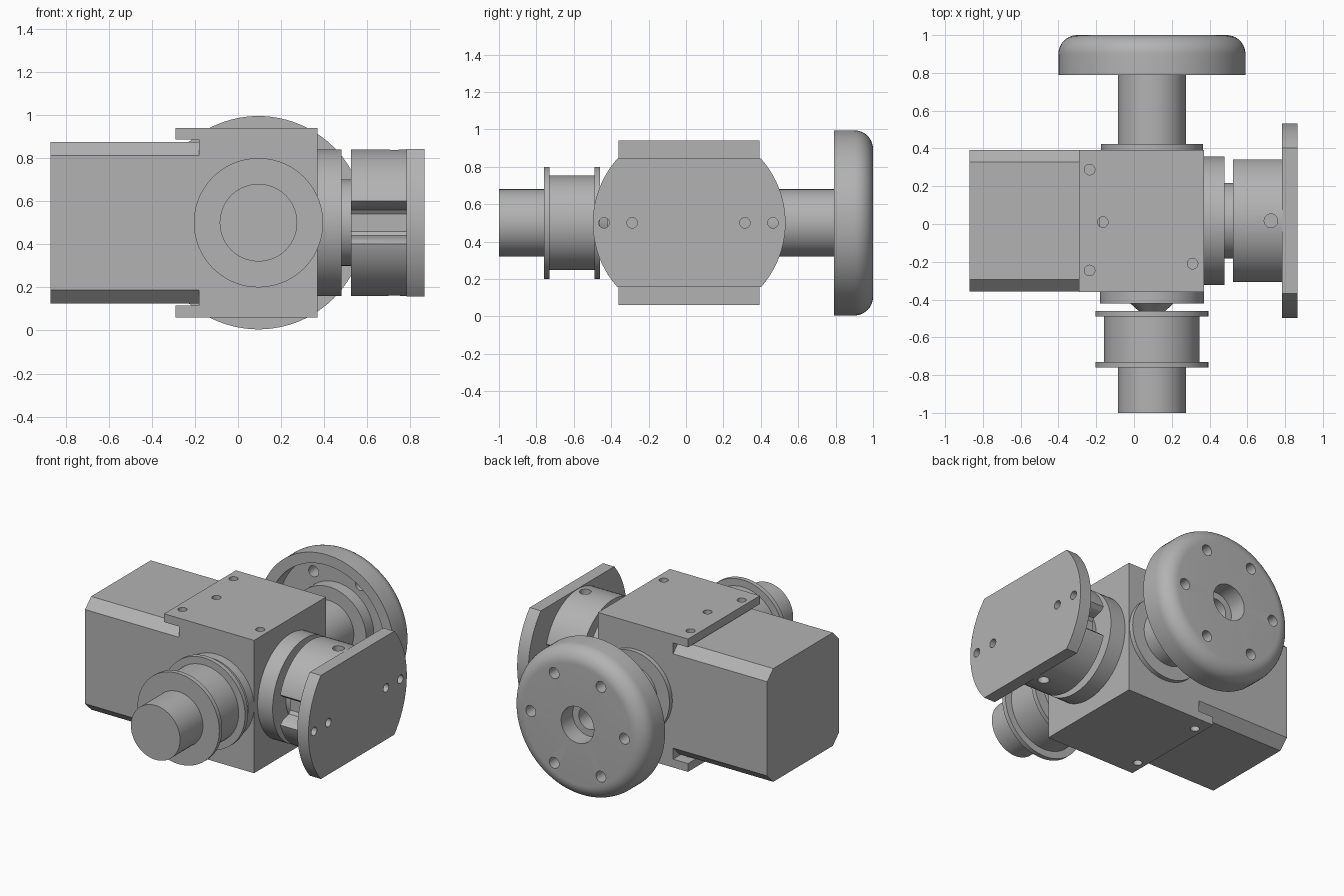
import bpy, bmesh, math
from mathutils import Vector

cube = bpy.data.objects.get("Cube")
if cube:
    bpy.data.objects.remove(cube, do_unlink=True)

grey = bpy.data.materials.new("machined grey")
grey.use_nodes = True
grey.diffuse_color = (0.45, 0.45, 0.45, 1)
grey.node_tree.nodes["Principled BSDF"].inputs["Base Color"].default_value = grey.diffuse_color

AXES = {"X": Vector((1, 0, 0)), "Y": Vector((0, 1, 0)), "Z": Vector((0, 0, 1))}
CX, CY, CZ = 0.095, 0.017, 0.5      # centre lines of the two shafts


def finish(name, bm):
    bmesh.ops.recalc_face_normals(bm, faces=bm.faces)
    mesh = bpy.data.meshes.new(name)
    bm.to_mesh(mesh)
    bm.free()
    mesh.materials.append(grey)
    obj = bpy.data.objects.new(name, mesh)
    bpy.context.collection.objects.link(obj)
    return obj


def select(obj):
    bpy.ops.object.select_all(action="DESELECT")
    obj.select_set(True)
    bpy.context.view_layer.objects.active = obj


def smooth(obj):
    select(obj)
    bpy.ops.object.shade_smooth_by_angle(angle=math.radians(30))


def prism(name, axis, pts, lo, hi):
    """Extrude a flat outline along an axis; outline is in the other two axes."""
    place = {"X": lambda a, b: (lo, a, b), "Y": lambda a, b: (a, lo, b)}[axis]
    bm = bmesh.new()
    face = bm.faces.new([bm.verts.new(place(a, b)) for a, b in pts])
    new = bmesh.ops.extrude_face_region(bm, geom=[face])["geom"]
    verts = [v for v in new if isinstance(v, bmesh.types.BMVert)]
    bmesh.ops.translate(bm, verts=verts, vec=AXES[axis] * (hi - lo))
    return finish(name, bm)


def lathe(name, axis, centre, profile, steps=72):
    """Revolve (position along axis, radius) points around an axis."""
    direction = AXES[axis]
    out = AXES["X"] if axis != "X" else AXES["Y"]
    centre = Vector(centre)
    base = centre - direction * centre.dot(direction)
    bm = bmesh.new()
    vs = [bm.verts.new(base + direction * p + out * r) for p, r in profile]
    es = [bm.edges.new(pair) for pair in zip(vs, vs[1:])]
    bmesh.ops.spin(bm, geom=vs + es, cent=base, axis=direction,
                   angle=math.tau, steps=steps, use_duplicate=False)
    bmesh.ops.remove_doubles(bm, verts=bm.verts, dist=1e-4)
    return finish(name, bm)


def cut(obj, cutter):
    mod = obj.modifiers.new("cut", "BOOLEAN")
    mod.operation = "DIFFERENCE"
    mod.solver = "EXACT"
    mod.object = cutter
    select(obj)
    bpy.ops.object.modifier_apply(modifier="cut")
    bpy.data.objects.remove(cutter, do_unlink=True)


def drill(obj, axis, centre, radius, lo, hi):
    cut(obj, lathe("drill", axis, centre,
                   [(lo, 0), (lo, radius), (hi, radius), (hi, 0)], 24))


# Gearbox block with overhanging top and bottom lips
block = prism("gearbox_block", "Y", [
    (-0.29, 0.06), (0.37, 0.06), (0.37, 0.94), (-0.29, 0.94),
    (-0.29, 0.885), (-0.18, 0.885), (-0.18, 0.115), (-0.29, 0.115)], -0.36, 0.393)
for x, y, depth in [(-0.235, 0.288, 0.08), (-0.235, -0.246, 0.08),
                    (-0.165, 0.01, 0.08), (0.31, -0.21, 0.3)]:
    drill(block, "Z", (x, y, 0), 0.028, 0.94 - depth, 1.0)
for y in (0.288, -0.246):
    drill(block, "Z", (-0.235, y, 0), 0.028, 0, 0.14)
smooth(block)

# Motor housing with chamfered long edges
h, c = 0.375, 0.312
prism("motor_housing", "X", [(CY + a, CZ + b) for a, b in [
    (-h, -c), (-c, -h), (c, -h), (h, -c), (h, c), (c, h), (-c, h), (-h, c)]], -0.87, -0.18)

# Side output: collar and neck
smooth(lathe("side_collar", "X", (0, CY, CZ), [
    (0.36, 0), (0.36, 0.34), (0.48, 0.34), (0.48, 0.2), (0.54, 0.2), (0.54, 0)]))

# Side drum with a rounded groove on each side and radial screw holes
drum = lathe("side_drum", "X", (0, CY, CZ),
             [(0.525, 0), (0.525, 0.34), (0.785, 0.34), (0.785, 0)])
half = [(0.36, 0.125), (0.325, 0.1), (0.3, 0.078), (0.26, 0.068), (0.235, 0.06), (0.22, 0.04)]
outline = half + [(a, -b) for a, b in reversed(half)]
for side in (1, -1):
    cut(drum, prism("groove", "X", [(CY + side * a, CZ + b) for a, b in outline], 0.5, 0.783))
for lo, hi in ((0.7, 0.9), (0.1, 0.3)):
    drill(drum, "Z", (0.725, CY, 0), 0.036, lo, hi)
smooth(drum)

# Mounting plate: a disc with flat top and bottom
arc = math.asin(0.343 / 0.515)
right_arc = [-arc + 2 * arc * i / 20 for i in range(21)]
plate = prism("mounting_plate", "X", [
    (CY + 0.515 * math.cos(a), CZ + 0.515 * math.sin(a))
    for a in right_arc + [math.pi + t for t in right_arc]], 0.783, 0.865)
for y in (-0.455, -0.305, 0.298, 0.448):
    drill(plate, "X", (0, CY + y, CZ), 0.028, 0.7, 0.9)
smooth(plate)

# Front boss and spindle nose
smooth(lathe("front_boss", "Y", (CX, 0, CZ), [
    (-0.35, 0), (-0.35, 0.275), (-0.42, 0.275), (-0.42, 0.115), (-0.465, 0.065), (-0.465, 0)]))

# Front spool and shaft
smooth(lathe("front_spool", "Y", (CX, 0, CZ), [
    (-0.46, 0), (-0.46, 0.3), (-0.49, 0.3), (-0.49, 0.253), (-0.73, 0.253),
    (-0.73, 0.3), (-0.76, 0.3), (-0.76, 0.18), (-1.0, 0.18), (-1.0, 0)]))

# Rear boss
smooth(lathe("rear_boss", "Y", (CX, 0, CZ), [
    (0.385, 0), (0.385, 0.27), (0.423, 0.27), (0.423, 0)]))

# Rear shaft and hollow rounded wheel, one turned piece with a stepped bore
R, F = 0.495, 0.1
fillet = [(1 - F + F * math.sin(t), R - F + F * math.cos(t))
          for t in (math.pi / 2 * i / 10 for i in range(11))]
wheel = lathe("rear_wheel", "Y", (CX, 0, CZ), [
    (0.42, 0), (0.42, 0.18), (0.82, 0.18), (0.82, 0.27), (0.9, 0.27), (0.9, 0.425),
    (0.79, 0.425), (0.79, R)] + fillet + [
    (1.0, 0.12), (0.88, 0.12), (0.88, 0.075), (0.6, 0.075), (0.6, 0)], 96)
for i in range(6):
    a = math.tau * i / 6
    drill(wheel, "Y", (CX + 0.343 * math.cos(a), 0, CZ + 0.343 * math.sin(a)), 0.036, 0.85, 1.1)
smooth(wheel)
